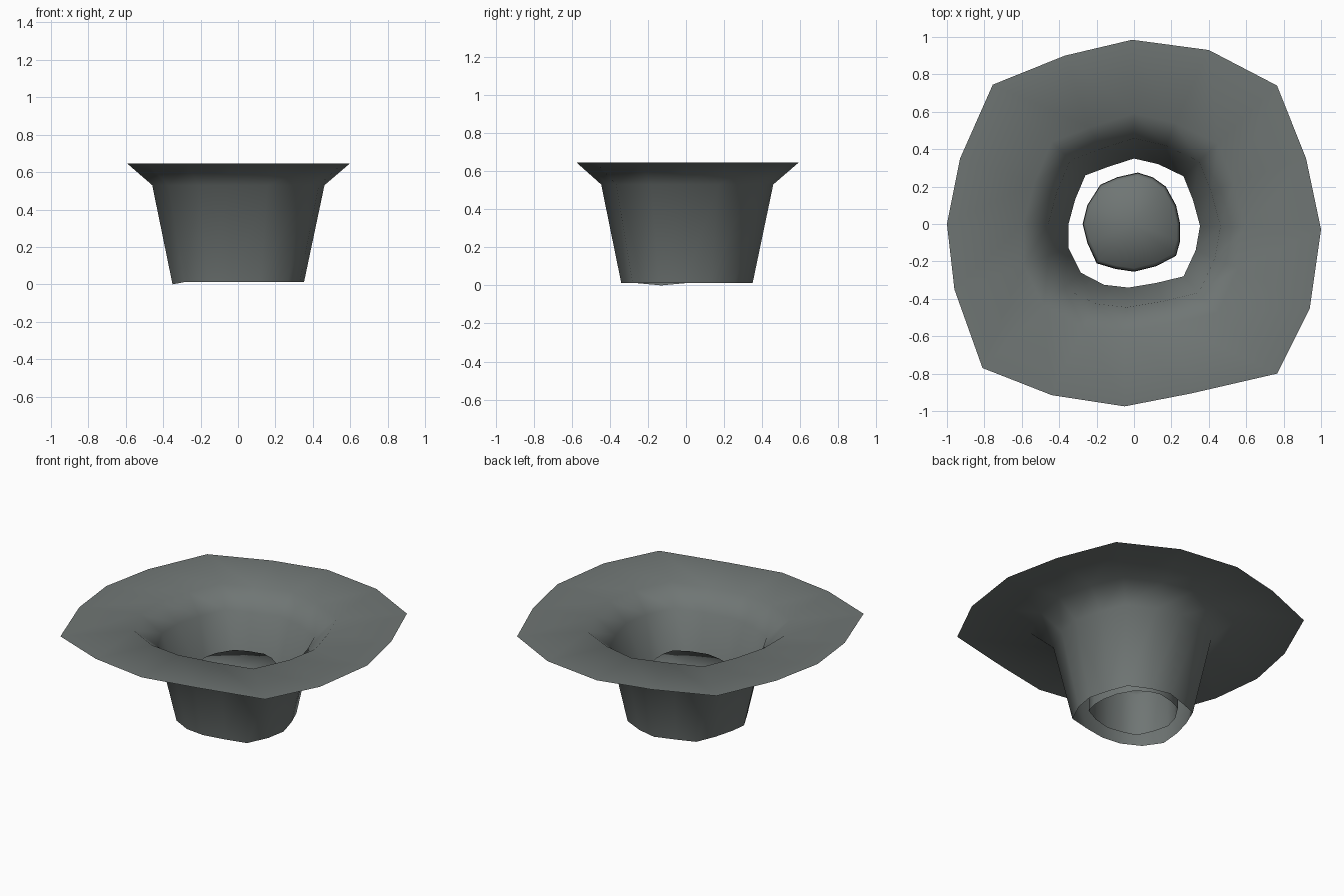
import bpy, bmesh

if "Cube" in bpy.data.objects:
    bpy.data.objects.remove(bpy.data.objects["Cube"])

# Rounded-square outlines, 16 points each, clockwise from the back
BRIM = [(-.01, .985), (.40, .93), (.765, .74), (.92, .35), (1, -.03), (.94, -.45),
        (.765, -.80), (.31, -.905), (-.05, -.975), (-.44, -.915), (-.81, -.77),
        (-.96, -.35), (-1, 0), (-.93, .35), (-.755, .745), (-.37, .90)]
NECK = [(0, .35), (.13, .32), (.265, .255), (.315, .13), (.353, -.01), (.33, -.14),
        (.265, -.28), (.12, -.315), (-.03, -.34), (-.16, -.325), (-.285, -.26),
        (-.35, -.13), (-.35, 0), (-.315, .13), (-.26, .26), (-.14, .305)]
PLUG = [(.02, .275), (.10, .25), (.17, .20), (.225, .10), (.247, 0), (.247, -.09),
        (.225, -.17), (.12, -.225), (0, -.255), (-.10, -.24), (-.20, -.21),
        (-.25, -.10), (-.275, 0), (-.25, .10), (-.18, .21), (-.09, .25)]

# Dark slate finish
slate = bpy.data.materials.new("slate")
slate.diffuse_color = (.16, .18, .175, 1)
slate.use_nodes = True
slate.node_tree.nodes["Principled BSDF"].inputs["Base Color"].default_value = slate.diffuse_color


def loft(name, sections, cap=None):
    """Skin (outline, scale, z) sections; optionally close the last with a fan at height cap."""
    bm = bmesh.new()
    rings = [[bm.verts.new((x * s, y * s, z)) for x, y in outline]
             for outline, s, z in sections]
    n = len(rings[0])
    for a, b in zip(rings, rings[1:]):
        for i in range(n):
            j = (i + 1) % n
            bm.faces.new((a[j], a[i], b[i], b[j]))
    if cap is not None:
        tip = bm.verts.new((0, 0, cap))
        for i in range(n):
            bm.faces.new((rings[-1][(i + 1) % n], rings[-1][i], tip))
    for f in bm.faces:
        f.smooth = True
    me = bpy.data.meshes.new(name)
    bm.to_mesh(me)
    bm.free()
    me.materials.append(slate)
    ob = bpy.data.objects.new(name, me)
    bpy.context.collection.objects.link(ob)
    return ob


# Open-bottomed funnel with a wide flat brim
funnel = loft("funnel", [(NECK, 1, .012), (NECK, 1.31, .53),
                         (NECK, 1.69, .645), (BRIM, 1, .645)])
# One slightly sagging point on the lower edge
funnel.data.vertices[11].co.z = 0

# Hollow inner plug, open below and closed on top
loft("inner_plug", [(PLUG, 1, .035), (PLUG, .99, .32), (PLUG, .93, .355)], cap=.36)
